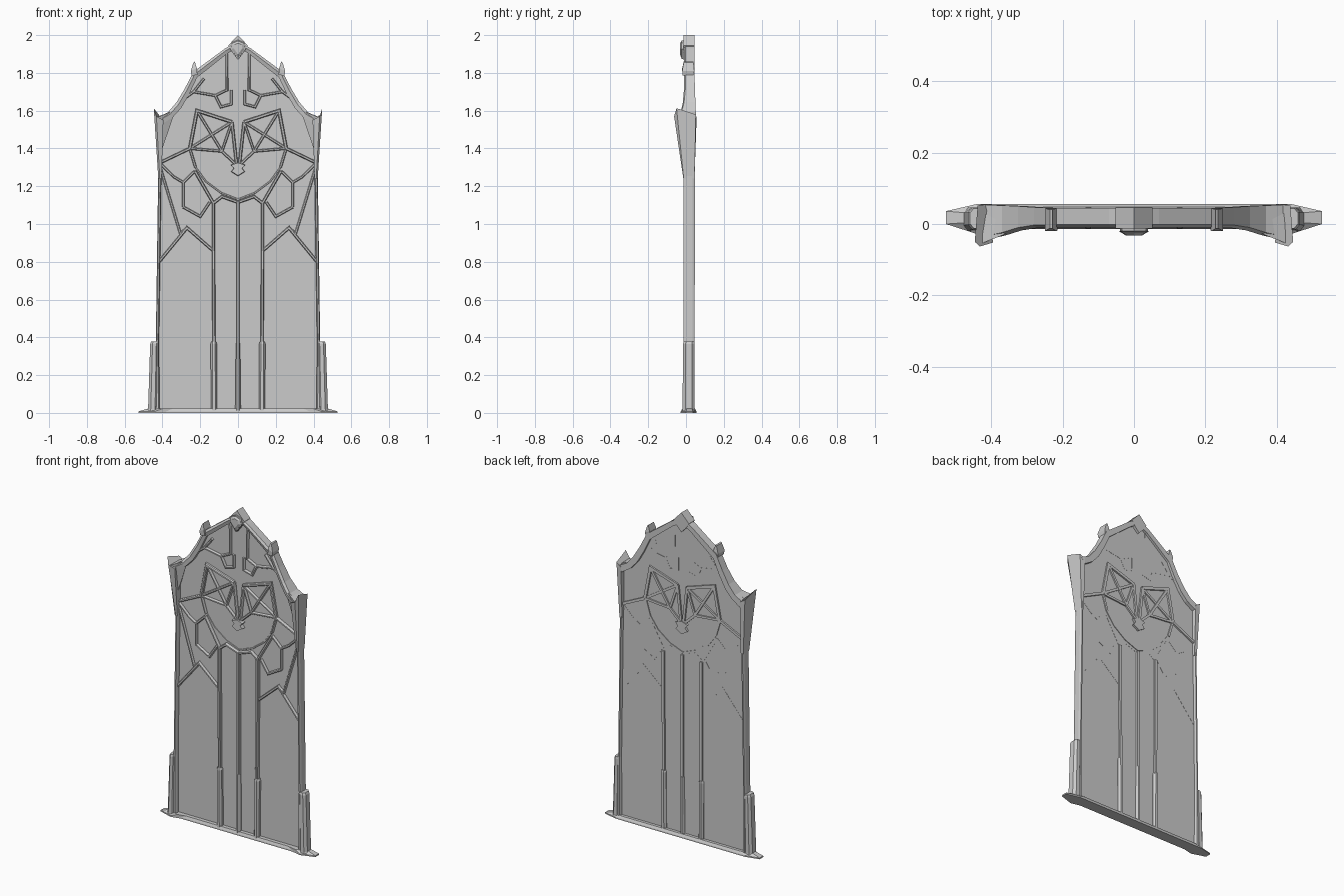
import bpy, bmesh
from mathutils import Vector


def finish(name, bm, mirror=True):
    bmesh.ops.recalc_face_normals(bm, faces=bm.faces)
    mesh = bpy.data.meshes.new(name)
    bm.to_mesh(mesh)
    bm.free()
    ob = bpy.data.objects.new(name, mesh)
    bpy.context.collection.objects.link(ob)
    if mirror:
        ob.modifiers.new("Mirror", "MIRROR").use_mirror_merge = False
    return ob


def loft(name, rings, mirror=True):
    """Skin closed rings of 3D points and cap the two ends."""
    bm = bmesh.new()
    vs = [[bm.verts.new(p) for p in r] for r in rings]
    n = len(rings[0])
    for a, b in zip(vs, vs[1:]):
        for i in range(n):
            j = (i + 1) % n
            bm.faces.new((a[i], a[j], b[j], b[i]))
    bm.faces.new(vs[0])
    bm.faces.new(vs[-1])
    return finish(name, bm, mirror)


def rib(name, path, w=0.016, y0=0.0, y1=0.031, mirror=True):
    """Mitred bar with chamfered front, following an (x, z) path."""
    pts = [Vector(p) for p in path]
    rings = []
    for i, p in enumerate(pts):
        d0 = (p - pts[i - 1]).normalized() if i else None
        d1 = (pts[i + 1] - p).normalized() if i < len(pts) - 1 else None
        d0, d1 = d0 or d1, d1 or d0
        t = (d0 + d1).normalized()
        n = Vector((-t.y, t.x)) / max(0.5, t.dot(d0)) * w / 2
        prof = [(-1, y1), (-1, y0 + .006), (-.5, y0), (.5, y0), (1, y0 + .006), (1, y1)]
        rings.append([(p.x + n.x * s, y, p.y + n.y * s) for s, y in prof])
    return loft(name, rings, mirror)


def prism(name, outline, y0, y1, mirror=True, inset=1.0):
    """Extrude an (x, z) outline along y; front scaled by inset."""
    cx = sum(p[0] for p in outline) / len(outline)
    cz = sum(p[1] for p in outline) / len(outline)
    front = [(cx + (x - cx) * inset, y0, cz + (z - cz) * inset) for x, z in outline]
    return loft(name, [front, [(x, y1, z) for x, z in outline]], mirror)


def post(name, stations, mirror=True):
    """Octagonal upright from (z, x0, x1, y0, y1) stations."""
    rings = []
    for z, x0, x1, y0, y1 in stations:
        cx, cy = (x1 - x0) * .28, (y1 - y0) * .22
        rings.append([(x0 + cx, y0, z), (x1 - cx, y0, z), (x1, y0 + cy, z), (x1, y1 - cy, z),
                      (x1 - cx, y1, z), (x0 + cx, y1, z), (x0, y1 - cy, z), (x0, y0 + cy, z)])
    return loft(name, rings, mirror)


# Glass panel filling the frame
half = [(.425, .005), (.41, 1.3), (.41, 1.57), (.345, 1.6), (.29, 1.66), (.225, 1.79), (.06, 1.92)]
prism("panel", half + [(0, 1.96)] + [(-x, z) for x, z in reversed(half)], .015, .03, False)

# Sill with pointed ends
sill = [(.527, .0), (.44, -.028), (.38, -.014)]
low = sill + [(-x, y) for x, y in reversed(sill)]
back = [(-.527, .036), (-.44, .056), (.44, .056), (.527, .036)]
low += back
loft("sill", [[(x, y, 0) for x, y in low], [(x, y, .008) for x, y in low],
              [(x * .91, .016 + (y - .016) * .8, .022) for x, y in low]], False)

# Side columns and their footings
post("side_column", [(0, .415, .44, -.012, .046), (.38, .418, .435, -.012, .046),
                     (1.3, .405, .422, -.012, .047), (1.56, .405, .425, -.012, .048)])
post("column_footing", [(0, .43, .482, -.02, .048), (.02, .425, .476, -.018, .046),
                        (.365, .42, .465, -.016, .046), (.378, .422, .459, -.012, .044)])

# Arch: stations of outer (x, z), inner (x, z), front y, back y
arch = [(.43, 1.56, .40, 1.53, -.045, .054), (.37, 1.592, .345, 1.565, -.032, .052),
        (.325, 1.645, .30, 1.615, -.018, .05), (.28, 1.72, .257, 1.69, -.011, .047),
        (.237, 1.805, .217, 1.775, -.01, .045), (.07, 1.928, .06, 1.90, -.01, .045),
        (0, 1.97, 0, 1.935, -.01, .045)]
loft("arch", [[(xo, yb, zo), (xo, yf + .008, zo), (xo * .6 + xi * .4, yf, zo * .6 + zi * .4),
               (xi, yf + .008, zi), (xi, yb, zi)] for xo, zo, xi, zi, yf, yb in arch])

# Flared shoulder horns
loft("shoulder_horn", [
    [(.405, -.012, 1.24), (.414, -.014, 1.24), (.422, -.012, 1.24), (.422, .045, 1.24), (.405, .045, 1.24)],
    [(.395, -.052, 1.55), (.432, -.063, 1.57), (.446, -.05, 1.613), (.438, .052, 1.58), (.405, .056, 1.56)]])
# Web between horn and arch
loft("horn_web", [[(.414, -.012, 1.36), (.416, -.011, 1.36), (.416, .0, 1.36)],
                  [(.33, -.016, 1.605), (.428, -.055, 1.565), (.42, .03, 1.57)]])

# Small arch finials
loft("arch_finial", [
    [(.215, -.018, 1.79), (.245, -.018, 1.785), (.245, .04, 1.785), (.215, .04, 1.79)],
    [(.218, -.02, 1.825), (.25, -.02, 1.81), (.25, .044, 1.81), (.218, .044, 1.825)],
    [(.229, -.012, 1.86), (.236, -.012, 1.855), (.236, .04, 1.855), (.229, .04, 1.86)]])

# Crown point and crest diamond
prism("crown_point", [(0, 2.0), (-.052, 1.945), (-.03, 1.91), (0, 1.88), (.03, 1.91), (.052, 1.945)],
      -.012, .046, False)
crest = [(0, 1.868), (.042, 1.925), (.036, 1.96), (0, 1.975), (-.036, 1.96), (-.042, 1.925)]
prism("crest", crest, -.024, .0, False, .9)
prism("crest_gem", crest, -.032, -.02, False, .55)

# Mullions with thicker feet
rib("mullion", [(.125, .01), (.13, .86), (.13, 1.11)], .017, -.008, .04)
post("mullion_foot", [(0, .11, .143, -.012, .046), (.365, .112, .145, -.012, .046), (.378, .116, .141, -.008, .044)])
rib("center_mullion", [(0, .01), (0, 1.12)], .018, -.008, .04, False)
post("center_mullion_foot", [(0, -.015, .015, -.012, .046), (.37, -.011, .011, -.01, .044)], False)

# Lower tracery: lancet heads, chevrons, leaves
rib("lancet_head", [(.0, 1.115), (.085, 1.145), (.13, 1.11), (.228, 1.28)], .016, -.002, .031)
rib("chevron", [(.418, .80), (.27, .98), (.133, .86)], .016, 0, .031)
rib("chevron_stem", [(.27, .98), (.305, .95), (.412, 1.30)], .014, .002, .03)
rib("leaf", [(.29, 1.09), (.20, 1.04), (.15, 1.115)], .015, 0, .031)
rib("leaf_side", [(.228, 1.28), (.29, 1.22), (.29, 1.09)], .015, 0, .031)
rib("branch", [(.412, 1.32), (.34, 1.25), (.29, 1.22)], .014, 0, .031)

# Rose tracery: kite with crossed bars
A, B, C, D = (.217, 1.60), (.032, 1.54), (.255, 1.40), (.085, 1.385)
rib("kite_outer", [B, A, C], .018, -.003, .04)
rib("kite_inner", [C, D, B], .014, -.001, .038)
rib("kite_cross_a", [A, D, (.005, 1.31)], .015, 0, .039)
rib("kite_cross_b", [B, C], .015, .001, .037)
rib("kite_drop", [B, (.006, 1.30)], .016, -.002, .04)
rib("kite_arm", [C, (.412, 1.325)], .016, -.002, .04)
rib("kite_leg", [C, (.225, 1.30)], .014, 0, .036)
rib("rose_arc", [(.225, 1.30), (.17, 1.225), (.09, 1.165), (0, 1.13)], .012, .012, .034)

# Center boss hanging in the rose
prism("rose_boss", [(0, 1.25), (.04, 1.275), (.025, 1.295), (.042, 1.315), (0, 1.33),
                    (-.042, 1.315), (-.025, 1.295), (-.04, 1.275)], -.01, .045, False, .85)

# Upper tracery under the arch
rib("upper_drop", [(.06, 1.91), (.058, 1.71), (.12, 1.68)], .014, 0, .031)
rib("upper_hook", [(.18, 1.77), (.235, 1.70), (.12, 1.68)], .014, 0, .031)
rib("upper_tail", [(.235, 1.70), (.29, 1.66)], .014, 0, .031)
rib("upper_loop", [(.12, 1.68), (.09, 1.62), (.035, 1.635), (.035, 1.71)], .014, 0, .031)
